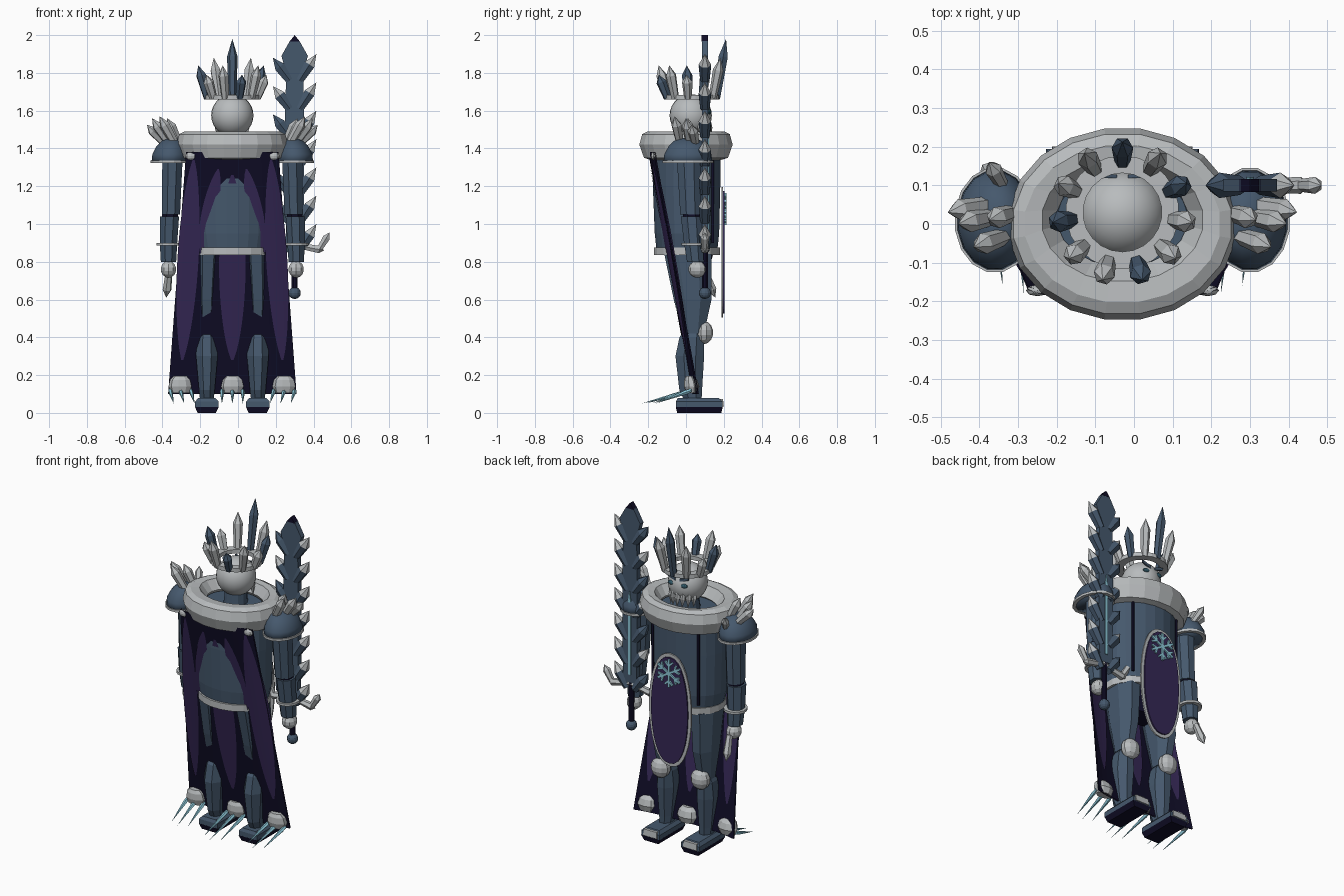
import bpy, bmesh, math
from mathutils import Vector, Matrix

if "Cube" in bpy.data.objects:
    bpy.data.objects.remove(bpy.data.objects["Cube"])

CX = -0.03  # centre line of the figure


def mat(name, c):
    m = bpy.data.materials.new(name)
    m.diffuse_color = (*c, 1)
    m.use_nodes = True
    m.node_tree.nodes["Principled BSDF"].inputs["Base Color"].default_value = m.diffuse_color
    return m


SILVER = mat("silver", (0.48, 0.50, 0.51))
STEEL = mat("steel_blue", (0.060, 0.098, 0.152))
NAVY = mat("dark_navy", (0.005, 0.004, 0.020))
PURPLE = mat("royal_purple", (0.036, 0.021, 0.092))
ICE = mat("ice_blue", (0.27, 0.58, 0.70))
TEAL = mat("dark_teal", (0.03, 0.10, 0.14))


def finish(name, bm, *mats, smooth=False):
    bmesh.ops.recalc_face_normals(bm, faces=bm.faces)
    me = bpy.data.meshes.new(name)
    bm.to_mesh(me)
    bm.free()
    for m in mats:
        me.materials.append(m)
    for p in me.polygons:
        p.use_smooth = smooth
    bpy.context.collection.objects.link(bpy.data.objects.new(name, me))


def loft(name, rings, n, m, closed=False, smooth=False):
    """Stack of ellipses given as (x, y, z, rx, ry)."""
    bm = bmesh.new()
    ang = [2 * math.pi * (i + .5) / n for i in range(n)]
    vs = [[bm.verts.new((x + rx * math.cos(a), y + ry * math.sin(a), z)) for a in ang] for x, y, z, rx, ry in rings]
    for k in range(len(vs) if closed else len(vs) - 1):
        a, b = vs[k], vs[(k + 1) % len(vs)]
        for i in range(n):
            bm.faces.new((a[i], a[(i + 1) % n], b[(i + 1) % n], b[i]))
    if not closed:
        bm.faces.new(vs[0])
        bm.faces.new(vs[-1])
    finish(name, bm, m, smooth=smooth)


def ball(name, loc, r, m, scale=(1, 1, 1), seg=16, smooth=False):
    bm = bmesh.new()
    bmesh.ops.create_uvsphere(bm, u_segments=seg, v_segments=seg // 2 + 2, radius=r,
                              matrix=Matrix.Translation(loc) @ Matrix.Diagonal((*scale, 1)))
    finish(name, bm, m, smooth=smooth)


def crystal(name, a, b, r, m, tip=None, n=6, wide=0.7):
    """Pointed shard from a to b, swelling towards its tip."""
    a, b = Vector(a), Vector(b)
    q, length = (b - a).to_track_quat('Z', 'Y'), (b - a).length
    bm = bmesh.new()
    ang = [2 * math.pi * i / n for i in range(n)]
    lo, hi = [[bm.verts.new(a + q @ Vector((s * math.cos(t), s * math.sin(t), h * length))) for t in ang]
              for h, s in ((0, r * .75), (wide, r))]
    top = bm.verts.new(b)
    bm.faces.new(lo)
    for i in range(n):
        j = (i + 1) % n
        bm.faces.new((lo[i], lo[j], hi[j], hi[i]))
        bm.faces.new((hi[i], hi[j], top)).material_index = 1
    finish(name, bm, m, tip or m)


def plate(name, pts, y, depth, m):
    """Flat x-z outline given thickness along y."""
    bm = bmesh.new()
    f = bm.faces.new([bm.verts.new((x, y, z)) for x, z in pts])
    ext = bmesh.ops.extrude_face_region(bm, geom=[f])
    bmesh.ops.translate(bm, vec=(0, depth, 0), verts=[v for v in ext["geom"] if isinstance(v, bmesh.types.BMVert)])
    finish(name, bm, m)


def ring(name, x, y, z, rx, ry, h, w, m, n=20):
    loft(name, [(x, y, z - h, rx - w, ry - w), (x, y, z - h, rx, ry),
                (x, y, z + h, rx, ry), (x, y, z + h, rx - w, ry - w)], n, m, closed=True)


# torso, hips, belt and collar
loft("torso", [(CX, .005, .84, .205, .160), (CX, .005, .95, .228, .172), (CX, .003, 1.2, .235, .180),
               (CX, .005, 1.36, .235, .18), (CX, .01, 1.42, .17, .13)], 24, STEEL)
loft("hips", [(CX, .03, .70, .13, .07), (CX, .02, .85, .19, .13)], 16, NAVY)
ring("belt", CX, .005, .855, .215, .177, .02, .03, SILVER)
loft("collar", [(CX, 0, 1.34, .235, .19), (CX, 0, 1.35, .275, .225), (CX, 0, 1.42, .298, .25),
                (CX, 0, 1.475, .285, .235), (CX, 0, 1.49, .255, .205), (CX, .01, 1.485, .21, .16),
                (CX, .015, 1.43, .17, .125)], 20, SILVER, closed=True)

# head, beard and crown with one tall shard over the face
loft("neck", [(CX, .02, 1.40, .07, .07), (CX, .025, 1.52, .06, .06)], 12, STEEL)
ball("head", (CX, .025, 1.575), .112, SILVER, seg=24, smooth=True)
for i in range(7):
    a = math.pi * (.14 + .12 * i)
    x, y = CX + .085 * math.cos(a), .03 + .09 * math.sin(a)
    crystal("beard_shard", (x, y, 1.545), (x, y + .012, 1.455), .016, SILVER, n=5, wide=.4)
ring("crown_band", CX, .03, 1.672, .147, .147, .012, .045, SILVER, 22)
for i in range(11):
    a = math.pi / 2 + 2 * math.pi * i / 11
    d, c = Vector((math.cos(a), math.sin(a), 0)), Vector((CX, .03, 0))
    tip = 1.98 if i == 0 else (1.88 if i in (1, 10) else (1.79, 1.84)[i % 2])
    crystal("crown_shard", c + d * .132 + Vector((0, 0, 1.665)), c + d * .182 + Vector((0, 0, tip)),
            .028, STEEL if i in (0, 3, 6, 9) else SILVER)


def strip(name, path, m, offsets, cols):
    """Rows of (left, right, z) laid on the slanted, slightly wrapped cape sheet."""
    for off in offsets:
        bm = bmesh.new()
        rows = []
        for l, r, z in path:
            t, row = (1.38 - z) / 1.28, []
            for k in range(cols + 1):
                u = l + (r - l) * k / cols
                w = abs(u - CX) / (.245 + .095 * t)
                row.append(bm.verts.new((u, -.2 + .23 * t + .03 * w ** 3 + off, z)))
            rows.append(row)
        for p, q in zip(rows, rows[1:]):
            for k in range(cols):
                bm.faces.new((p[k], p[k + 1], q[k + 1], q[k]))
        finish(name, bm, m)


def drop(x0, z0, x1, z1, w):
    path = []
    for i in range(21):
        t = i / 20
        h, x = w * max(.02, math.sin(math.pi * t)) ** .6, x0 + (x1 - x0) * t
        path.append((x - h, x + h, z0 + (z1 - z0) * t))
    strip("cape_inlay", path, PURPLE, (-.005, .013), 4)


# cape with teardrop inlays
strip("cape", [(CX - .245 - .095 * t / 12, CX + .245 + .095 * t / 12, 1.38 - 1.28 * t / 12)
               for t in range(13)], NAVY, (0, .008), 16)
drop(CX, 1.26, CX, .28, .07)

# hem tufts with icicles
for k in (-1, 0, 1):
    x = CX + k * .275
    loft("hem_tuft", [(x, .03, .105, .05, .03), (x, .03, .14, .063, .042),
                      (x, .025, .175, .055, .035), (x, .02, .195, .035, .02)], 9, SILVER)
    for j in (-1, 0, 1):
        crystal("hem_icicle", (x + j * .055, .03, .12), (x + j * .055 - k * .02, -.235 + .055 * abs(k) + .02 * abs(j), .05),
                .012, ICE, n=5, wide=.15)

# front tabard with snowflake
for nm, w, h, y, m in (("tabard_trim", .143, .345, .188, SILVER), ("tabard", .124, .325, .196, PURPLE)):
    plate(nm, [(CX + w * math.copysign(abs(math.cos(a)) ** .85, math.cos(a)), .85 + h * math.sin(a))
               for a in (2 * math.pi * i / 32 for i in range(32))], y, .009, m)
for i in range(6):
    a = math.pi / 6 + i * math.pi / 3
    for start, turn, length, w in ((0, 0, .085, .007), (.045, .8, .036, .006), (.045, -.8, .036, .006)):
        p = Vector((CX + start * math.cos(a), 1.08 + start * math.sin(a)))
        d = Vector((math.cos(a + turn), math.sin(a + turn)))
        e = Vector((-d.y, d.x)) * w
        plate("snowflake", [p - e, p + d * length - e, p + d * length + e, p + e], .205, .009, ICE)

for s in (-1, 1):
    X = lambda d: CX + s * d
    # face, chest seam, side inlays and clasp
    ball("eye", (X(.042), .122, 1.593), .024, TEAL, (1, .5, .55), 10)
    plate("brow", [(X(.014), 1.614), (X(.072), 1.634), (X(.072), 1.65), (X(.014), 1.63)], .119, .009, STEEL)
    plate("chest_seam", [(X(.149), .9), (X(.161), .9), (X(.161), 1.34), (X(.149), 1.34)], .135, .012, NAVY)
    drop(X(.205), 1.34, X(.265), .28, .056)
    drop(X(.075), 1.29, X(.165), .84, .042)
    ball("cape_clasp", (X(.22), -.172, 1.36), .03, SILVER, (1, .5, .7), 8)

    # legs
    x = X(.135)
    loft("thigh", [(x, .04, .42, .05, .06), (x, .035, .6, .066, .108), (x - s * .008, .01, .84, .078, .135)], 8, STEEL)
    loft("shin", [(x, .04, .05, .037, .045), (x, .025, .12, .045, .065), (x, .02, .3, .062, .082),
                  (x, .03, .40, .056, .07), (x, .04, .44, .035, .05)], 8, STEEL)
    ball("knee", (x, .095, .425), .061, SILVER, (.97, .8, 1), 10)
    loft("boot", [(x, .07, .03, .088, .175), (x, .07, .06, .088, .175), (x, .065, .078, .065, .155)], 4, STEEL)
    loft("boot_sole", [(x, .07, 0, .068, .165), (x, .07, .031, .089, .176)], 4, NAVY)
    loft("toe_cap", [(x, .175, .035, .066, .036), (x, .175, .073, .062, .03)], 4, SILVER)

    # arms
    loft("pauldron", [(X(.33), .01, 1.325, .1, .132), (X(.33), .01, 1.37, .095, .127), (X(.325), .01, 1.41, .08, .105),
                      (X(.32), .01, 1.44, .055, .075), (X(.315), .01, 1.455, .02, .03)], 16, STEEL, smooth=True)
    ring("pauldron_rim", X(.33), .01, 1.33, .105, .137, .007, .02, SILVER, 16)
    loft("upper_arm", [(X(.325), .025, 1.05, .052, .06), (X(.317), .015, 1.34, .058, .068)], 8, STEEL)
    loft("elbow", [(X(.33), .03, 1.03, .045, .05), (X(.33), .03, 1.06, .045, .05)], 8, NAVY)
    loft("forearm", [(X(.338), .05, .80, .044, .048), (X(.338), .04, .9, .05, .055),
                     (X(.333), .03, 1.04, .055, .062)], 8, STEEL)
    ring("wrist_band", X(.338), .045, .893, .066, .07, .007, .022, SILVER, 14)
    ball("hand", (X(.338), .06, .76), .045, SILVER, (.95, 1.05, 1), 10)
    for bx, by, dx, y, z in ((.35, .05, .452, .03, 1.525), (.33, .02, .425, .0, 1.56),
                             (.30, -.03, .385, -.06, 1.57), (.28, .03, .345, .01, 1.56)):
        crystal("shoulder_shard", (X(bx), by, 1.42), (X(dx), y, z), .028, SILVER)

# small shards on the free arm
crystal("shoulder_shard", (-.34, .1, 1.40), (-.375, .16, 1.49), .022, SILVER)
crystal("hand_shard", (-.365, .10, .75), (-.38, .155, .61), .024, SILVER)

# great sword
SX, SY = .30, .10
half = [(.045, .90), (.05, 1.2), (.05, 1.6), (.045, 1.80), (.07, 1.89), (.025, 1.97)]
plate("blade", [(SX + w, z) for w, z in half] + [(SX - w, z) for w, z in reversed(half)], SY - .016, .032, STEEL)
plate("blade_tip", [(SX - .028, 1.965), (SX + .028, 1.965), (SX, 2.0)], SY - .017, .034, NAVY)
plate("blade_core", [(SX - .009, .95), (SX + .009, .95), (SX + .009, 1.4), (SX, 1.46), (SX - .009, 1.4)],
      SY + .013, .009, ICE)
for i in range(7):
    z = 1.90 - .15 * i
    for s in (-1, 1):
        crystal("blade_shard", (SX + s * .025, SY, z - .14), (SX + s * .115, SY, z - (.02 if s < 0 else 0)),
                .033, STEEL, SILVER if s > 0 or i % 2 else STEEL, wide=.6)
for s in (-1, 1):
    crystal("guard", (SX, SY, .89), (SX + s * .155, SY, .86), .022, SILVER, wide=.85)
    crystal("guard_point", (SX + s * .13, SY, .865), (SX + s * .185, SY, .955), .022, SILVER)
loft("grip", [(SX, SY, .64, .017, .017), (SX, SY, .90, .017, .017)], 8, NAVY)
ball("pommel", (SX, SY, .635), .032, STEEL, seg=12)
